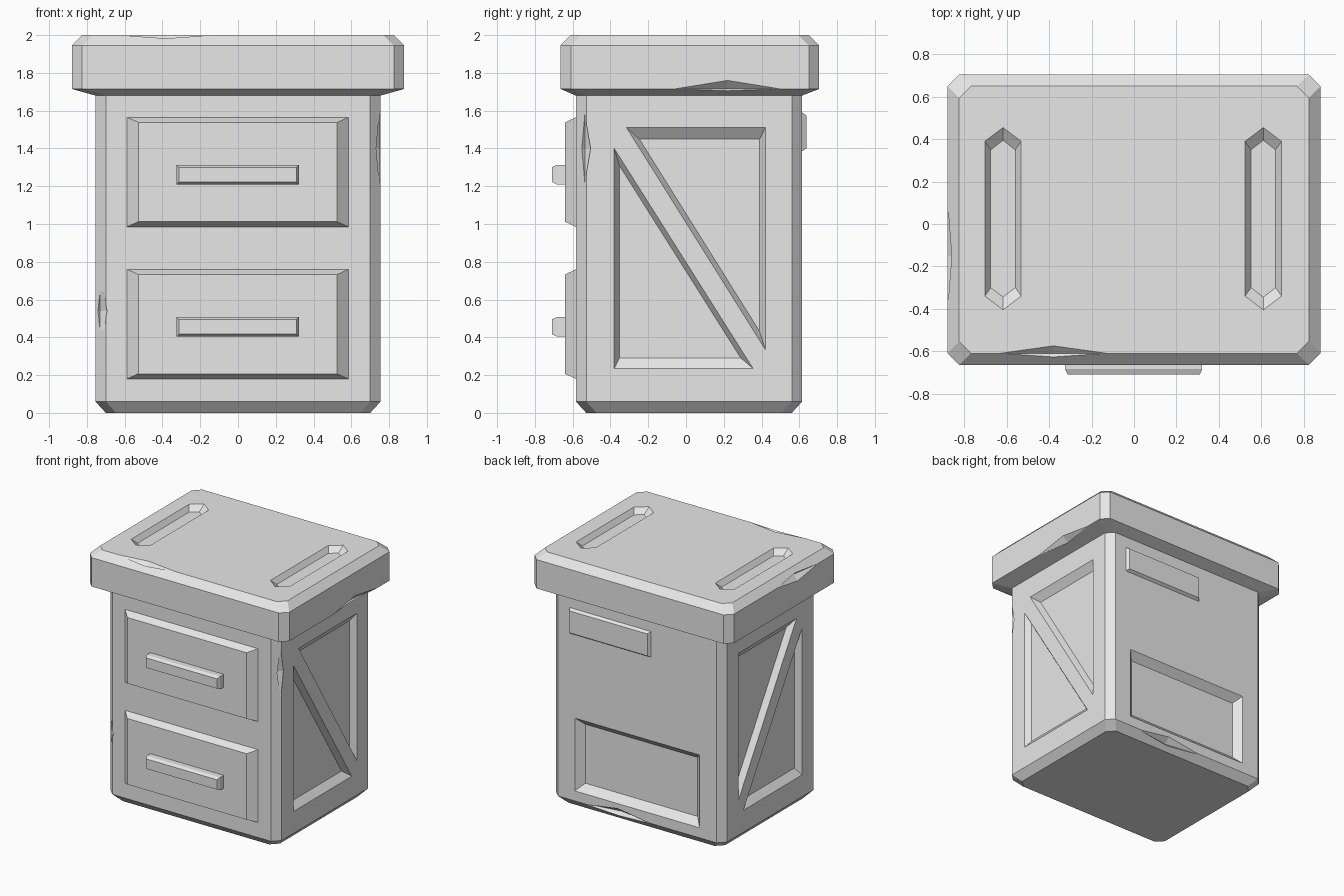
import bpy, bmesh
from mathutils import Vector

if "Cube" in bpy.data.objects:
    bpy.data.objects.remove(bpy.data.objects["Cube"])

grey = bpy.data.materials.new("plain grey")
grey.use_nodes = True
grey.diffuse_color = (0.8, 0.8, 0.8, 1)
grey.node_tree.nodes["Principled BSDF"].inputs["Base Color"].default_value = (0.8, 0.8, 0.8, 1)


def hull(name, points):
    """Flat-faced convex solid around the given points."""
    bm = bmesh.new()
    for p in points:
        bm.verts.new(p)
    res = bmesh.ops.convex_hull(bm, input=bm.verts)
    loose = [v for v in res["geom_interior"] if isinstance(v, bmesh.types.BMVert)]
    bmesh.ops.delete(bm, geom=loose, context='VERTS')
    bmesh.ops.dissolve_limit(bm, angle_limit=0.01, verts=bm.verts, edges=bm.edges)
    bmesh.ops.recalc_face_normals(bm, faces=bm.faces)
    mesh = bpy.data.meshes.new(name)
    bm.to_mesh(mesh)
    bm.free()
    mesh.materials.append(grey)
    obj = bpy.data.objects.new(name, mesh)
    bpy.context.collection.objects.link(obj)
    return obj


def cut(target, cutter):
    """Subtract the cutter and remove it."""
    cutter.hide_render = True
    mod = target.modifiers.new("cut", 'BOOLEAN')
    mod.operation = 'DIFFERENCE'
    mod.solver = 'EXACT'
    mod.object = cutter
    bpy.context.view_layer.objects.active = target
    bpy.ops.object.modifier_apply(modifier=mod.name)
    bpy.data.objects.remove(cutter)


def rect(x0, x1, z0, z1, inset=0, inset_z=None):
    iz = inset if inset_z is None else inset_z
    return [(x, z) for x in (x0 + inset, x1 - inset) for z in (z0 + iz, z1 - iz)]


def ring(x, y0, y1, z, inset, c=0.055):
    """Rectangle with chamfered corners at height z."""
    x, y0, y1 = x - inset, y0 + inset, y1 - inset
    pts = []
    for s in (-1, 1):
        for y, d in ((y0, 1), (y1, -1)):
            pts += [(s * x, y + d * c, z), (s * (x - c), y, z)]
    return pts


def chip(target, center, axis, length, r):
    """Worn notch in an edge, cut by a stretched octahedron."""
    pts = []
    for i in range(3):
        for s in (-1, 1):
            p = Vector(center)
            p[i] += s * (length if i == axis else r)
            pts.append(p)
    cut(target, hull("chip_cutter", pts))


# Cabinet body with a chamfered base
FRONT, BACK, SIDE = -0.583, 0.615, 0.755
body = hull("cabinet_body", ring(SIDE, FRONT, BACK, 0, 0.055)
            + ring(SIDE, FRONT, BACK, 0.06, 0) + ring(SIDE, FRONT, BACK, 1.72, 0))

# Triangular side recesses, leaving a diagonal brace
triangles = [
    ([(-0.315, 1.51), (0.42, 1.51), (0.42, 0.335)],
     [(-0.247, 1.45), (0.39, 1.45), (0.39, 0.431)]),
    ([(-0.38, 1.40), (-0.38, 0.235), (0.355, 0.235)],
     [(-0.352, 1.308), (-0.352, 0.29), (0.29, 0.29)]),
]
for s in (-1, 1):
    for outer, inner in triangles:
        pts = [(s * x, y, z) for x in (SIDE, SIDE + 0.03) for y, z in outer]
        pts += [(s * (SIDE - 0.045), y, z) for y, z in inner]
        cut(body, hull("side_cutter", pts))

# Back recess
opening = rect(-0.55, 0.55, 0.14, 0.72)
pts = [(x, y, z) for y in (BACK, BACK + 0.03) for x, z in opening]
pts += [(x, BACK - 0.055, z) for x, z in rect(-0.55, 0.55, 0.14, 0.72, 0.055)]
cut(body, hull("back_cutter", pts))

# Worn body edges
chip(body, (-0.73, -0.575, 0.54), 2, 0.2, 0.045)
chip(body, (0.75, -0.535, 1.4), 2, 0.2, 0.035)
chip(body, (0.17, 0.61, 0.06), 0, 0.3, 0.045)

# Lid with a sloped underside
LF, LB, LS = -0.665, 0.705, 0.88
lid = hull("lid", ring(SIDE, FRONT, BACK, 1.68, 0) + ring(LS, LF, LB, 1.715, 0)
           + ring(LS, LF, LB, 1.945, 0) + ring(LS, LF, LB, 2.0, 0.055))

# Pointed grooves in the lid top
for cx in (-0.618, 0.61):
    def hexagon(w, y0, y1, tip, z):
        return [(cx + s * w, y, z) for s in (-1, 1) for y in (y0, y1)] + \
               [(cx, y0 - tip, z), (cx, y1 + tip, z)]
    cut(lid, hull("groove_cutter", hexagon(0.086, -0.34, 0.39, 0.065, 2.0)
                  + hexagon(0.086, -0.34, 0.39, 0.065, 2.03)
                  + hexagon(0.058, -0.30, 0.35, 0.045, 1.96)))

# Worn lid edges
chip(lid, (0.88, 0.22, 1.715), 1, 0.28, 0.045)
chip(lid, (-0.38, -0.61, 2.0), 0, 0.25, 0.035)
chip(lid, (-0.88, -0.15, 1.945), 1, 0.25, 0.04)

# Drawers with handles
for label, z in (("lower", 0.47), ("upper", 1.275)):
    edges = (-0.588, 0.585, z - 0.29, z + 0.29)
    hull(label + "_drawer",
         [(x, FRONT + 0.01, w) for x, w in rect(*edges)]
         + [(x, FRONT, w) for x, w in rect(*edges)]
         + [(x, -0.64, w) for x, w in rect(*edges, 0.06, 0.027)])
    grip = (-0.325, 0.322, z - 0.065, z + 0.037)
    hull(label + "_handle",
         [(x, y, w) for y in (-0.63, -0.685) for x, w in rect(*grip)]
         + [(x, -0.71, w) for x, w in rect(*grip, 0.012)])

# Raised plate on the back
plate = (-0.12, 0.595, 1.385, 1.59)
hull("back_plate", [(x, y, z) for y in (BACK - 0.01, BACK) for x, z in rect(*plate)]
     + [(x, BACK + 0.022, z) for x, z in rect(*plate, 0.015)])
